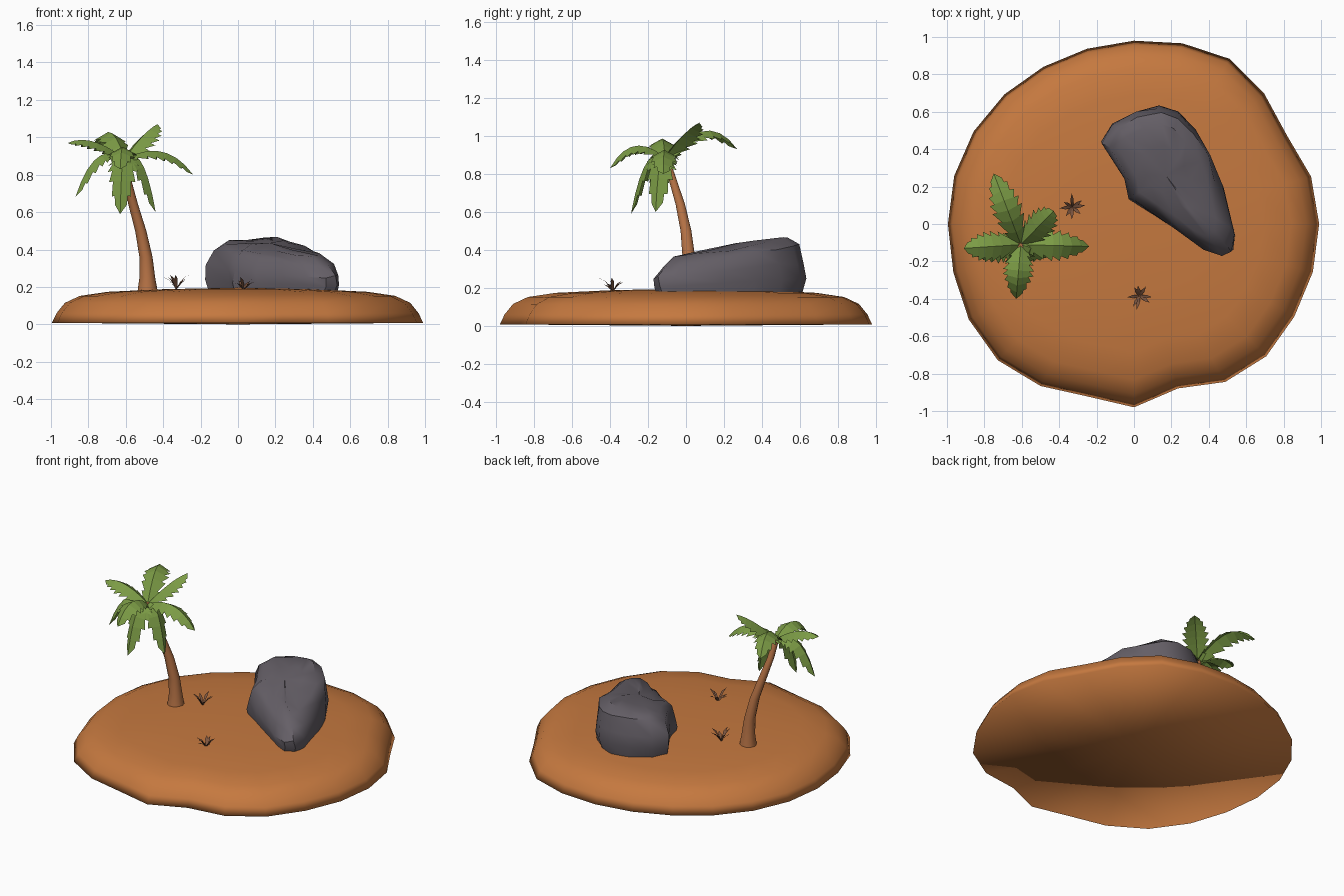
import bpy, bmesh, math, random
from mathutils import Vector

random.seed(4)
cube = bpy.data.objects.get("Cube")
if cube:
    bpy.data.objects.remove(cube, do_unlink=True)


def material(name, rgb):
    m = bpy.data.materials.new(name)
    m.use_nodes = True
    m.diffuse_color = (*rgb, 1)
    m.node_tree.nodes["Principled BSDF"].inputs["Base Color"].default_value = (*rgb, 1)
    return m


SAND = material("orange sand", (0.56, 0.19, 0.05))
BARK = material("palm bark", (0.47, 0.17, 0.06))
LEAF = material("leaf green", (0.2, 0.33, 0.06))
STONE = material("grey stone", (0.13, 0.115, 0.135))
TWIG = material("dry twig brown", (0.2, 0.09, 0.05))


def finish(name, bm, mat, angle=None):
    mesh = bpy.data.meshes.new(name)
    bm.to_mesh(mesh)
    bm.free()
    mesh.materials.append(mat)
    obj = bpy.data.objects.new(name, mesh)
    bpy.context.collection.objects.link(obj)
    bpy.ops.object.select_all(action="DESELECT")
    obj.select_set(True)
    bpy.context.view_layer.objects.active = obj
    if angle:
        bpy.ops.object.shade_smooth_by_angle(angle=math.radians(angle))
    else:
        bpy.ops.object.shade_smooth()
    return obj


def loft(name, rings, bottom, top, mat, angle=None):
    """Skin a stack of point rings and close both ends with a fan."""
    bm = bmesh.new()
    loops = [[bm.verts.new(p) for p in ring] for ring in rings]
    n = len(loops[0])
    for a, b in zip(loops, loops[1:]):
        for i in range(n):
            j = (i + 1) % n
            bm.faces.new((a[i], a[j], b[j], b[i]))
    for loop, tip in ((loops[0], bottom), (loops[-1], top)):
        v = bm.verts.new(tip)
        for i in range(n):
            bm.faces.new((loop[i], loop[(i + 1) % n], v))
    bmesh.ops.recalc_face_normals(bm, faces=bm.faces)
    return finish(name, bm, mat, angle)


# Island: wavy outline, low domed profile
RADII = [.99, .98, .945, .985, 1.02, 1, .98, .97, .97, .98, .99, .995,
         .995, 1, 1.02, 1.03, 1, .955, .98, .91, .975, 1, .99, .99]
PROFILE = [(1, .008), (.975, .06), (.93, .115), (.85, .152), (.7, .174), (.4, .188)]
step = math.tau / len(RADII)
loft("island",
     [[(r * s * math.cos(i * step), r * s * math.sin(i * step), z)
       for i, r in enumerate(RADII)] for s, z in PROFILE],
     (0, 0, 0), (0, 0, .196), SAND)

# Boulder: long outline, taller toward the back
OUTLINE = [(-.17, .44), (-.12, .54), (0, .61), (.14, .635), (.24, .6), (.33, .5),
           (.42, .37), (.48, .2), (.55, -.06), (.53, -.15), (.47, -.18), (.38, -.14),
           (.24, -.05), (.1, .05), (-.03, .14), (-.06, .24)]
MID = Vector((.17, .26))


def boulder_ring(scale, rise):
    ring = []
    for p in OUTLINE:
        q = MID + (Vector(p) - MID) * scale
        back = (q.y + .18) / .82
        height = .37 + .12 * back
        z = .15 + (height - .15) * rise * (.85 + .15 * back)
        ring.append((q.x + random.uniform(-.01, .01), q.y + random.uniform(-.01, .01),
                     z + random.uniform(-.012, .012) * rise))
    return ring


loft("boulder",
     [boulder_ring(s, h) for s, h in
      ((.92, 0), (.99, .3), (.98, .55), (.88, .85), (.72, .99), (.4, 1.02))],
     (MID.x, MID.y, .15), (MID.x, MID.y, .435), STONE, 40)

# Palm trunk: curved taper with a flared foot
TRUNK = [(-.483, .02, .17, .055), (-.485, .02, .25, .042), (-.492, .015, .36, .035),
         (-.52, 0, .5, .03), (-.56, -.03, .64, .026), (-.592, -.07, .77, .022),
         (-.605, -.11, .89, .02)]
SIDES = 10
loft("palm_trunk",
     [[(x + r * math.cos(math.tau * k / SIDES), y + r * math.sin(math.tau * k / SIDES), z)
       for k in range(SIDES)] for x, y, z, r in TRUNK],
     TRUNK[0][:3], TRUNK[-1][:3], BARK, 50)

# Palm fronds: arched, folded leaves with toothed edges
CROWN = Vector((-.605, -.11, .885))
FRONDS = {
    "right": ((-.24, -.12, .8), .16), "left": ((-.91, -.13, .97), .1),
    "left_low": ((-.87, -.15, .68), .22), "front": ((-.63, -.4, .83), .18),
    "front_low": ((-.63, -.29, .59), .24), "right_low": ((-.44, -.16, .6), .24),
    "back": ((-.75, .27, .93), .24), "back_right": ((-.43, .07, 1.07), .06),
}


def frond(name, tip, lift, teeth=7, half=.085):
    tip = Vector(tip)
    ctrl = CROWN.lerp(tip, .6)
    ctrl.z = (CROWN.z + tip.z) / 2 + lift
    flat = Vector((tip.x - CROWN.x, tip.y - CROWN.y, 0)).normalized()
    side = Vector((-flat.y, flat.x, 0))

    def at(t):
        return CROWN.lerp(ctrl, t).lerp(ctrl.lerp(tip, t), t)

    def edge(t, width, sign):
        tangent = (ctrl - CROWN).lerp(tip - ctrl, t).normalized()
        up = tangent.cross(side)
        w = width * half * (.2 + .8 * math.sin(math.pi * min(1, t * .85 + .1)))
        return at(t) + side * sign * w - up * w * .55

    bm = bmesh.new()
    spine = [bm.verts.new(at(i / teeth)) for i in range(teeth + 1)]
    for sign in (1, -1):
        for i in range(teeth):
            a = bm.verts.new(edge(i / teeth, .68, sign))
            b = bm.verts.new(edge((i + 1) / teeth, 1, sign) if i < teeth - 1
                             else edge((i + .5) / teeth, .8, sign))
            f = (spine[i], a, b, spine[i + 1])
            bm.faces.new(f if sign < 0 else f[::-1])
    bmesh.ops.recalc_face_normals(bm, faces=bm.faces)
    if sum(f.normal.z for f in bm.faces) < 0:
        bmesh.ops.reverse_faces(bm, faces=bm.faces)
    finish("palm_frond_" + name, bm, LEAF, 50)


for name, (tip, lift) in FRONDS.items():
    frond(name, tip, lift)


# Dry shrubs: small sprays of bent pointed blades
def shrub(name, x, y, z, height, blades=8):
    bm = bmesh.new()
    for k in range(blades):
        a = math.tau * k / blades + random.uniform(-.25, .25)
        out = Vector((math.cos(a), math.sin(a), 0))
        side = Vector((-out.y, out.x, 0)) * .009
        reach = random.uniform(.05, .075)
        top = height * random.uniform(.45, 1)
        root = Vector((x, y, z))
        bend = root + out * reach * .55 + Vector((0, 0, top * .75))
        end = root + out * reach + Vector((0, 0, top))
        r1, r2, b1, b2, e = [bm.verts.new(p) for p in (
            root - side * .5, root + side * .5, bend - side, bend + side, end)]
        bm.faces.new((r1, r2, b2, b1))
        bm.faces.new((b1, b2, e))
    finish(name, bm, TWIG, 30)


shrub("dry_shrub_back", -.33, .09, .188, .08)
shrub("dry_shrub_front", .03, -.385, .183, .07)
